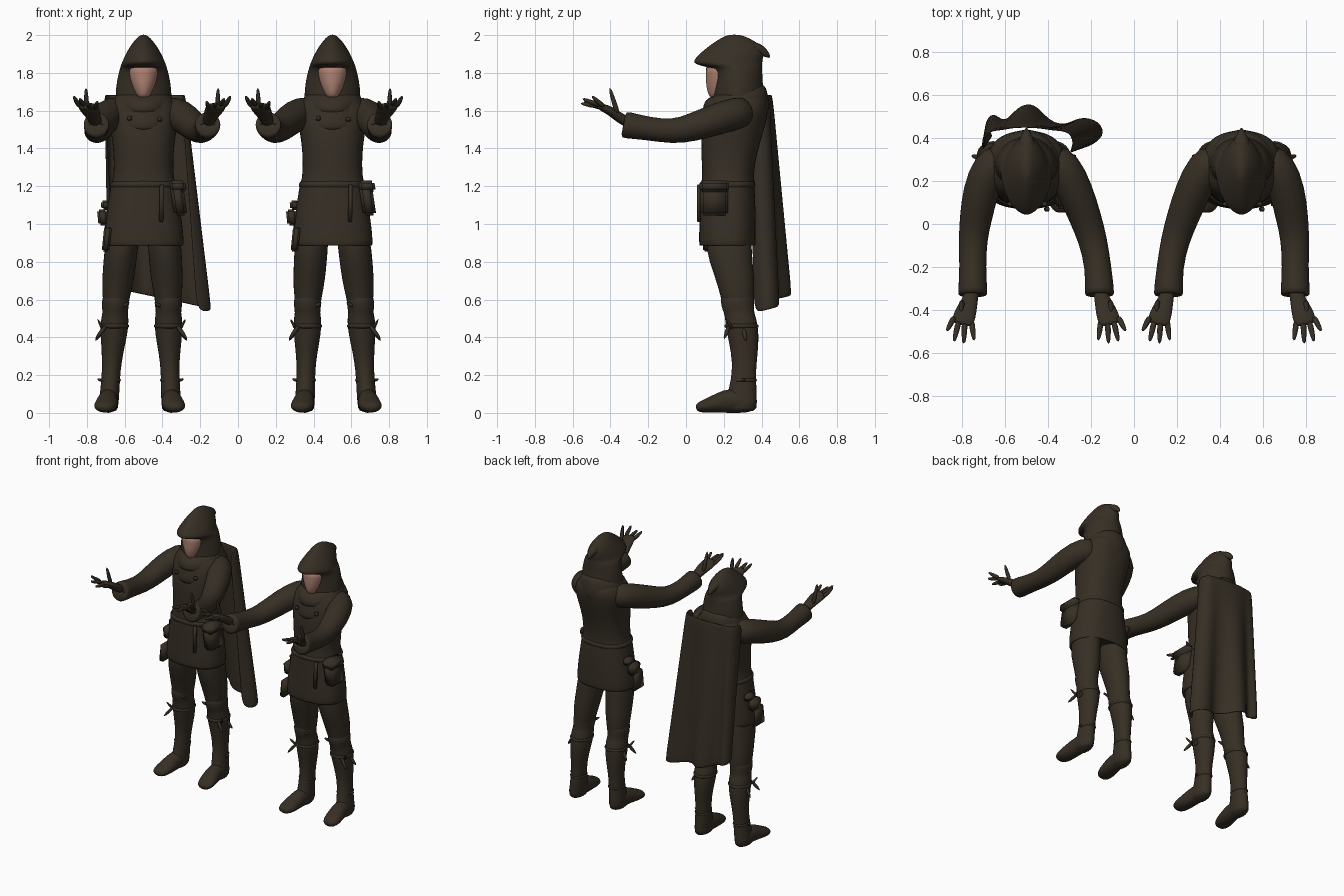
import bpy, bmesh, math
from mathutils import Vector


def material(name, rgb):
    m = bpy.data.materials.new(name)
    m.diffuse_color = (*rgb, 1)
    return m


CLOTH = material("dark_brown_cloth", (0.037, 0.028, 0.018))
SKIN = material("skin", (0.42, 0.22, 0.17))


def finish(name, bm, mat, sub=1, thick=0):
    bmesh.ops.recalc_face_normals(bm, faces=bm.faces[:])
    me = bpy.data.meshes.new(name)
    bm.to_mesh(me)
    bm.free()
    me.materials.append(mat)
    for p in me.polygons:
        p.use_smooth = True
    ob = bpy.data.objects.new(name, me)
    bpy.context.collection.objects.link(ob)
    if thick:
        s = ob.modifiers.new("thickness", 'SOLIDIFY')
        s.thickness = thick
        s.offset = 0
    if sub:
        ob.modifiers.new("smooth", 'SUBSURF').levels = sub
        ob.modifiers["smooth"].render_levels = sub
    return ob


def skin_rings(name, rings, mat, sub=1):
    bm = bmesh.new()
    loops = [[bm.verts.new(v) for v in r] for r in rings]
    n = len(loops[0])
    for a, b in zip(loops, loops[1:]):
        for i in range(n):
            bm.faces.new((a[i], a[(i + 1) % n], b[(i + 1) % n], b[i]))
    bm.faces.new(loops[0][::-1])
    bm.faces.new(loops[-1])
    return finish(name, bm, mat, sub)


def oval(i, n, p):
    a = 2 * math.pi * i / n
    f = lambda t: math.copysign(abs(t) ** (2 / p), t)
    return f(math.cos(a)), f(math.sin(a))


def stack(name, cx, rows, mat=CLOTH, n=24, p=2.0, tilt=0.0):
    """Horizontal rings: (z, half width, front y, back y, [x offset])"""
    rings = []
    for row in rows:
        z, rx, y0, y1 = row[:4]
        dx = row[4] if len(row) > 4 else 0
        ring = []
        for i in range(n):
            u, v = oval(i, n, p)
            ring.append((cx + dx + rx * u, (y0 + y1) / 2 + (y1 - y0) / 2 * v, z + tilt * v))
        rings.append(ring)
    return skin_rings(name, rings, mat)


def tube(name, pts, n=12, mat=CLOTH):
    """Sections square to a path: (x, y, z, side radius, up radius)"""
    c = [Vector(p[:3]) for p in pts]
    rings = []
    for k, p in enumerate(pts):
        t = (c[min(k + 1, len(c) - 1)] - c[max(k - 1, 0)]).normalized()
        side = Vector((1, 0, 0))
        side = (side - t * side.dot(t)).normalized()
        up = t.cross(side)
        rings.append([c[k] + side * p[3] * u + up * p[4] * v
                      for u, v in (oval(i, n, 2) for i in range(n))])
    return skin_rings(name, rings, mat)


def box(name, center, size, rot=0.0):
    bm = bmesh.new()
    bmesh.ops.create_cube(bm, size=1)
    for v in bm.verts:
        v.co = Vector((v.co.x * size[0], v.co.y * size[1], v.co.z * size[2]))
        v.co.x += rot * v.co.z
        v.co += Vector(center)
    bmesh.ops.bevel(bm, geom=bm.edges[:], offset=min(size) * 0.2, segments=2, affect='EDGES')
    ob = finish(name, bm, CLOTH, 0)
    return ob


def arm(cx, m, s):
    """s = -1: straight arm, s = 1: arm that swings outward; m mirrors the figure"""
    def X(x, y):
        shift = 0.0 if s < 0 else 0.09 * min(1, max(0, (0.22 - y) / 0.45))
        return cx + m * s * (x + shift)
    def limb(name, pts, n):
        tube(name, [(X(p[0], p[1]), *p[1:]) for p in pts], n)
    limb("sleeve", [(.10, .33, 1.59, .07, .08), (.17, .27, 1.59, .09, .088), (.215, .15, 1.55, .085, .085),
                    (.235, .03, 1.51, .077, .076), (.25, -.07, 1.487, .068, .066),
                    (.25, -.2, 1.505, .062, .062), (.25, -.32, 1.525, .07, .073),
                    (.25, -.335, 1.527, .068, .07), (.25, -.325, 1.526, .04, .04)], 16)
    limb("palm", [(.25, -.29, 1.53, .035, .032), (.26, -.35, 1.56, .035, .028),
                  (.28, -.40, 1.60, .052, .026), (.295, -.45, 1.62, .055, .02),
                  (.30, -.47, 1.63, .045, .014)], 12)
    for bx, by, bz, tx, ty, tz in ((.335, -.43, 1.62, .372, -.50, 1.68), (.315, -.45, 1.63, .338, -.55, 1.665),
                                   (.287, -.45, 1.625, .292, -.56, 1.64), (.258, -.44, 1.615, .243, -.545, 1.65),
                                   (.30, -.36, 1.58, .305, -.405, 1.725)):
        limb("finger", [(bx, by, bz, .016, .016), ((bx + tx) / 2, (by + ty) / 2, (bz + tz) / 2 - .005, .015, .014),
                        (tx, ty, tz, .008, .008)], 8)


def leg(cx, m, s):
    k = (0.0 if s > 0 else 1.0)     # the other leg stands wider
    def X(x, z):
        return cx + m * s * (x + k * 0.04 * (1 - z))
    # trousers, boot shaft and folded boot cuffs
    def st(name, rows):
        stack(name, 0, [(z, r, a, b, X(x, z)) for z, r, a, b, x in rows], n=16)
    st("trouser_leg", [(1.0, .09, .10, .35, .10), (.85, .09, .105, .35, .115), (.75, .088, .14, .36, .12),
                       (.66, .082, .17, .365, .127), (.58, .068, .19, .36, .13), (.5, .06, .21, .36, .13)])
    st("boot_shaft", [(.62, .06, .19, .35, .132), (.615, .073, .18, .362, .132), (.56, .074, .185, .362, .132),
                      (.53, .066, .2, .362, .132), (.50, .076, .205, .375, .132), (.42, .074, .215, .388, .133),
                      (.32, .058, .238, .382, .137), (.22, .049, .245, .37, .14), (.12, .052, .225, .375, .143),
                      (.05, .054, .2, .378, .147), (.0, .05, .2, .375, .147)])
    tube("boot_foot", [(X(.145, 0), .37, .045, .03, .035), (X(.145, 0), .33, .055, .052, .058),
                       (X(.147, 0), .24, .068, .054, .07), (X(.153, 0), .17, .052, .06, .054),
                       (X(.163, 0), .11, .037, .064, .038), (X(.168, 0), .07, .03, .05, .029),
                       (X(.168, 0), .052, .026, .025, .014)], 14)
    # knee band, ankle strap, strap ends and spurs
    st("knee_band", [(.475, .06, .22, .36, .133), (.47, .081, .2, .388, .133), (.45, .081, .2, .39, .133),
                     (.445, .06, .22, .36, .133)])
    st("ankle_strap", [(.185, .04, .25, .36, .141), (.182, .056, .235, .378, .141),
                       (.165, .056, .235, .378, .141), (.162, .04, .25, .36, .141)])
    for a, b, r in (((.17, .23, .47), (.235, .20, .385), .02), ((.18, .30, .46), (.235, .32, .375), .022),
                    ((.19, .25, .44), (.225, .21, .50), .014), ((.10, .22, .56), (.055, .2, .585), .018),
                    ((.18, .3, .17), (.215, .31, .18), .016)):
        tube("strap_end", [(X(a[0], a[2]), *a[1:], r, r), (X(b[0], b[2]), *b[1:], r * .4, r * .4)], 6)


def figure(cx, m):
    # tunic with flared skirt
    stack("tunic", cx, [(.93, .17, .11, .33), (.885, .205, .075, .365), (.88, .215, .068, .37), (.95, .213, .068, .37),
                        (1.06, .198, .072, .37), (1.17, .18, .077, .365), (1.215, .174, .078, .362),
                        (1.235, .162, .085, .358), (1.32, .157, .083, .365), (1.42, .163, .078, .39),
                        (1.52, .18, .085, .42), (1.60, .192, .105, .438), (1.66, .165, .13, .435),
                        (1.71, .10, .16, .40)], p=2.4)
    stack("belt", cx, [(1.19, .16, .09, .35), (1.192, .184, .07, .37), (1.228, .176, .072, .368),
                       (1.23, .15, .09, .35)], p=2.4)
    # draped collar below the face
    stack("shoulder_drape", cx, [(1.52, .14, .12, .40), (1.53, .165, .078, .43), (1.57, .178, .078, .44),
                                 (1.63, .17, .095, .44), (1.69, .145, .105, .425), (1.71, .12, .12, .41)],
          p=2, tilt=.035)
    stack("neck_scarf", cx, [(1.60, .10, .11, .40), (1.61, .14, .085, .42), (1.65, .145, .09, .42),
                             (1.68, .125, .105, .41), (1.69, .09, .13, .38)], tilt=.02)
    # face and hood
    stack("face", cx, [(1.66, .035, .13, .25), (1.69, .045, .116, .25), (1.72, .058, .108, .25),
                       (1.76, .07, .104, .25), (1.80, .078, .106, .25), (1.85, .078, .10, .25)],
          SKIN, n=20, p=1.9)
    stack("hood", cx, [(1.62, .15, .14, .425), (1.66, .15, .14, .42), (1.72, .148, .145, .41),
                       (1.78, .138, .145, .405), (1.826, .125, .135, .405), (1.838, .122, .075, .405),
                       (1.852, .116, .035, .405), (1.875, .107, .045, .408), (1.91, .09, .08, .415),
                       (1.95, .065, .13, .395), (1.985, .037, .185, .335), (2.003, .012, .225, .285)], p=1.8)
    tube("hood_tip", [(cx, .33, 1.935, .05, .04), (cx, .385, 1.925, .04, .035), (cx, .42, 1.905, .022, .022),
                      (cx, .447, 1.88, .005, .005)], 10)
    for s in (-1, 1):
        arm(cx, m, s)
        leg(cx, m, s)
    # pouches and hanging straps on the belt
    box("large_pouch", (cx + .185, .15, 1.13), (.07, .145, .17), -.15)
    box("pouch_flap", (cx + .183, .15, 1.20), (.085, .155, .06), -.15)
    box("small_pouch", (cx - .215, .21, 1.035), (.055, .09, .085), -.1)
    box("small_pouch_flap", (cx - .20, .25, 1.10), (.05, .08, .05), -.1)
    box("belt_strap", (cx + .095, .068, 1.11), (.022, .02, .20), .02)
    box("skirt_tab", (cx - .195, .15, .92), (.04, .12, .13), .1)
    for x, z in ((-.075, 1.56), (.085, 1.555)):
        box("collar_button", (cx + x, .092, z), (.025, .02, .025))


figure(-.5, 1)
figure(.5, -1)

# cape of the left figure, from shoulder line to wavy hem
top = [(-.205, .34), (-.20, .40), (-.17, .435), (-.12, .44), (-.06, .45), (0, .45),
       (.06, .45), (.12, .44), (.17, .435), (.205, .42), (.22, .37), (.20, .33)]
hem = [(-.155, .41), (-.20, .46), (-.155, .53), (-.10, .455), (-.04, .55), (.04, .565),
       (.10, .475), (.19, .45), (.25, .50), (.34, .48), (.37, .41), (.28, .36)]
bm = bmesh.new()
rows = []
for k in range(8):
    t = k / 7
    row = []
    for i, (a, b) in enumerate(zip(top, hem)):
        low = .69 - .17 * i / 11
        row.append(bm.verts.new((-.5 + a[0] + (b[0] - a[0]) * t, a[1] + (b[1] - a[1]) * t,
                                 1.69 + (low - 1.69) * t)))
    rows.append(row)
for a, b in zip(rows, rows[1:]):
    for i in range(11):
        bm.faces.new((a[i], a[i + 1], b[i + 1], b[i]))
finish("cape", bm, CLOTH, 2, .014)
